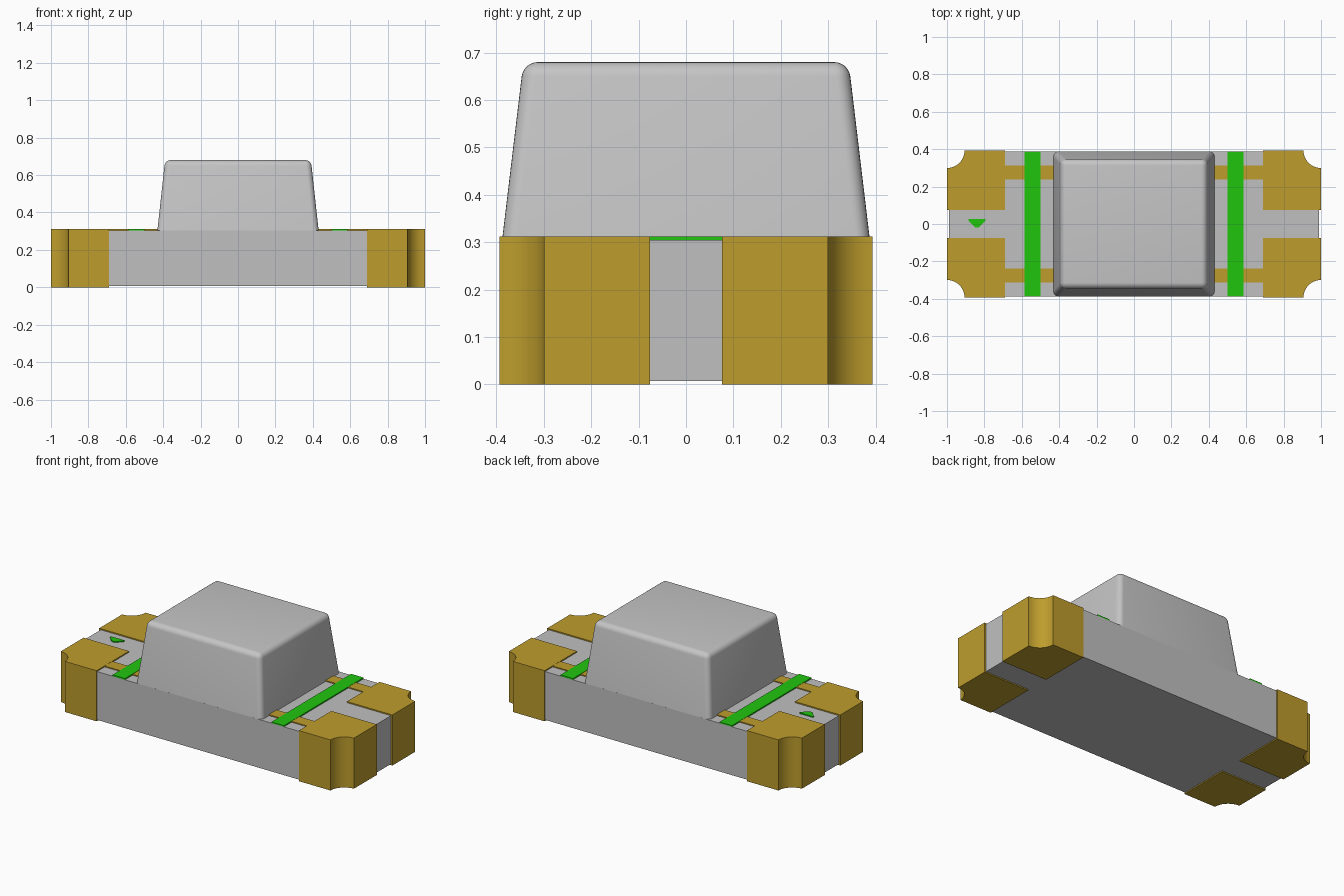
import bpy, bmesh, math

if "Cube" in bpy.data.objects:
    bpy.data.objects.remove(bpy.data.objects["Cube"], do_unlink=True)


def material(name, rgb):
    m = bpy.data.materials.new(name)
    m.use_nodes = True
    col = (*rgb, 1.0)
    m.diffuse_color = col
    bsdf = m.node_tree.nodes["Principled BSDF"]
    bsdf.inputs["Base Color"].default_value = col
    bsdf.inputs["Roughness"].default_value = 0.6
    return m


GREY = material("board grey", (0.53, 0.53, 0.53))
LENS = material("lens grey", (0.56, 0.56, 0.56))
GOLD = material("gold plating", (0.51, 0.335, 0.026))
GREEN = material("green mark", (0.014, 0.56, 0.004))


def finish(bm, name, mat):
    bmesh.ops.recalc_face_normals(bm, faces=bm.faces[:])
    me = bpy.data.meshes.new(name)
    bm.to_mesh(me)
    bm.free()
    ob = bpy.data.objects.new(name, me)
    bpy.context.collection.objects.link(ob)
    me.materials.append(mat)
    return ob


def smooth(ob, degrees):
    bpy.ops.object.select_all(action='DESELECT')
    ob.select_set(True)
    bpy.context.view_layer.objects.active = ob
    bpy.ops.object.shade_smooth_by_angle(angle=math.radians(degrees))


def prism(name, outline, z0, z1, mat):
    """Extrude a plan outline from z0 up to z1."""
    bm = bmesh.new()
    face = bm.faces.new([bm.verts.new((x, y, z0)) for x, y in outline])
    ext = bmesh.ops.extrude_face_region(bm, geom=[face])
    top = [v for v in ext["geom"] if isinstance(v, bmesh.types.BMVert)]
    bmesh.ops.translate(bm, verts=top, vec=(0, 0, z1 - z0))
    return finish(bm, name, mat)


def rect(x0, x1, y0, y1):
    return [(x0, y0), (x1, y0), (x1, y1), (x0, y1)]


# Board with a narrow tongue between the pads at each end
W, TOP = 0.388, 0.305
half = [(0.72, -W), (0.72, -0.1), (0.99, -0.1), (0.99, 0.1), (0.72, 0.1), (0.72, W)]
prism("board", half + [(-x, -y) for x, y in half], 0.007, TOP, GREY)

# Corner pads with a quarter-round notch, and traces running under the lens
R, PY = 0.094, 0.393
arc = [(1 + R * math.cos(a), PY + R * math.sin(a))
       for a in (-math.pi / 2 - i * math.pi / 24 for i in range(13))]
pad = [(0.69, 0.076), (1, 0.076)] + arc + [(0.69, PY)]
for sx, end in ((1, "left"), (-1, "right")):
    for sy, side in ((1, "back"), (-1, "front")):
        flip = lambda pts: [(sx * x, sy * y) for x, y in pts]
        smooth(prism(f"pad_{side}_{end}", flip(pad), 0, 0.312, GOLD), 30)
        prism(f"trace_{side}_{end}", flip(rect(0.40, 0.70, 0.238, 0.314)),
              TOP - 0.002, 0.311, GOLD)
    # Painted stripe across the board
    prism(f"stripe_{end}", [(sx * x, y) for x, y in rect(0.50, 0.585, -W, W)],
          TOP - 0.001, 0.3125, GREEN)

# Polarity mark: triangle with a blunt tip
prism("polarity_mark", [(-0.885, 0.028), (-0.885, 0.018), (-0.85, -0.018),
                        (-0.83, -0.018), (-0.793, 0.018), (-0.793, 0.028)],
      TOP - 0.001, 0.311, GREEN)

# Tapered lens with rounded upper and corner edges
bm = bmesh.new()
bmesh.ops.create_cube(bm, size=2)
for v in bm.verts:
    up = v.co.z > 0
    v.co.x *= 0.390 if up else 0.431
    v.co.y *= 0.343 if up else 0.388
    v.co.z = 0.68 if up else TOP - 0.001
edges = [e for e in bm.edges if max(v.co.z for v in e.verts) > 0.5]
bmesh.ops.bevel(bm, geom=edges, offset=0.03, segments=6, profile=0.5,
                affect='EDGES')
smooth(finish(bm, "lens", LENS), 35)
